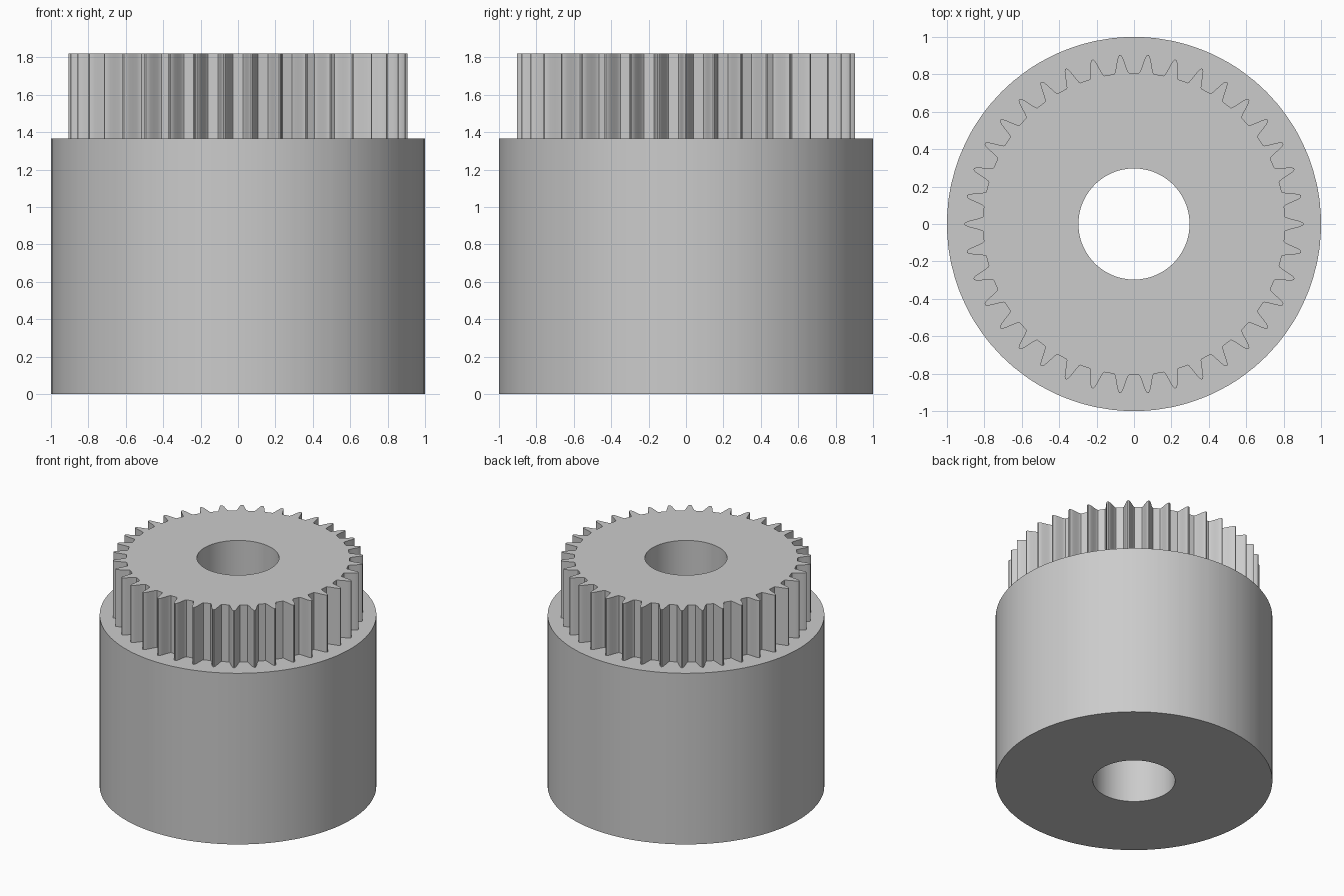
import bpy, bmesh, math

cube = bpy.data.objects.get("Cube")
if cube:
    bpy.data.objects.remove(cube, do_unlink=True)

TEETH = 38
BORE, DRUM = 0.297, 1.0
SHOULDER_Z, TOP_Z = 1.365, 1.82

# Half of one tooth: (radius, half width), from root to tip
half = [(0.808, 0.040), (0.813, 0.036), (0.83, 0.030), (0.855, 0.0235),
        (0.88, 0.017), (0.897, 0.011), (0.906, 0.004)]
tooth = [(r, -math.asin(w / r)) for r, w in half]
tooth += [(r, -a) for r, a in reversed(tooth)]

# Full toothed outline as (radius, angle)
outline = [(r, a + math.tau * i / TEETH) for i in range(TEETH) for r, a in tooth]

bm = bmesh.new()


def ring(z, radius=None):
    """Loop of vertices on a circle, or on the toothed outline."""
    return [bm.verts.new(((radius or r) * math.cos(a), (radius or r) * math.sin(a), z))
            for r, a in outline]


# Drum, shoulder, toothed crown and bore as one closed sequence of loops
rings = [ring(0, BORE), ring(0, DRUM), ring(SHOULDER_Z, DRUM),
         ring(SHOULDER_Z), ring(TOP_Z), ring(TOP_Z, BORE)]
n = len(outline)
for low, high in zip(rings, rings[1:] + rings[:1]):
    for i in range(n):
        j = (i + 1) % n
        bm.faces.new((low[i], low[j], high[j], high[i]))
bmesh.ops.recalc_face_normals(bm, faces=bm.faces)

mesh = bpy.data.meshes.new("toothed_drum")
bm.to_mesh(mesh)
bm.free()
drum = bpy.data.objects.new("toothed_drum", mesh)
bpy.context.collection.objects.link(drum)

# Plain grey finish
grey = bpy.data.materials.new("grey metal")
grey.use_nodes = True
colour = (0.6, 0.6, 0.6, 1)
grey.diffuse_color = colour
grey.node_tree.nodes["Principled BSDF"].inputs["Base Color"].default_value = colour
mesh.materials.append(grey)

bpy.context.view_layer.objects.active = drum
drum.select_set(True)
bpy.ops.object.shade_smooth_by_angle(angle=math.radians(30))
